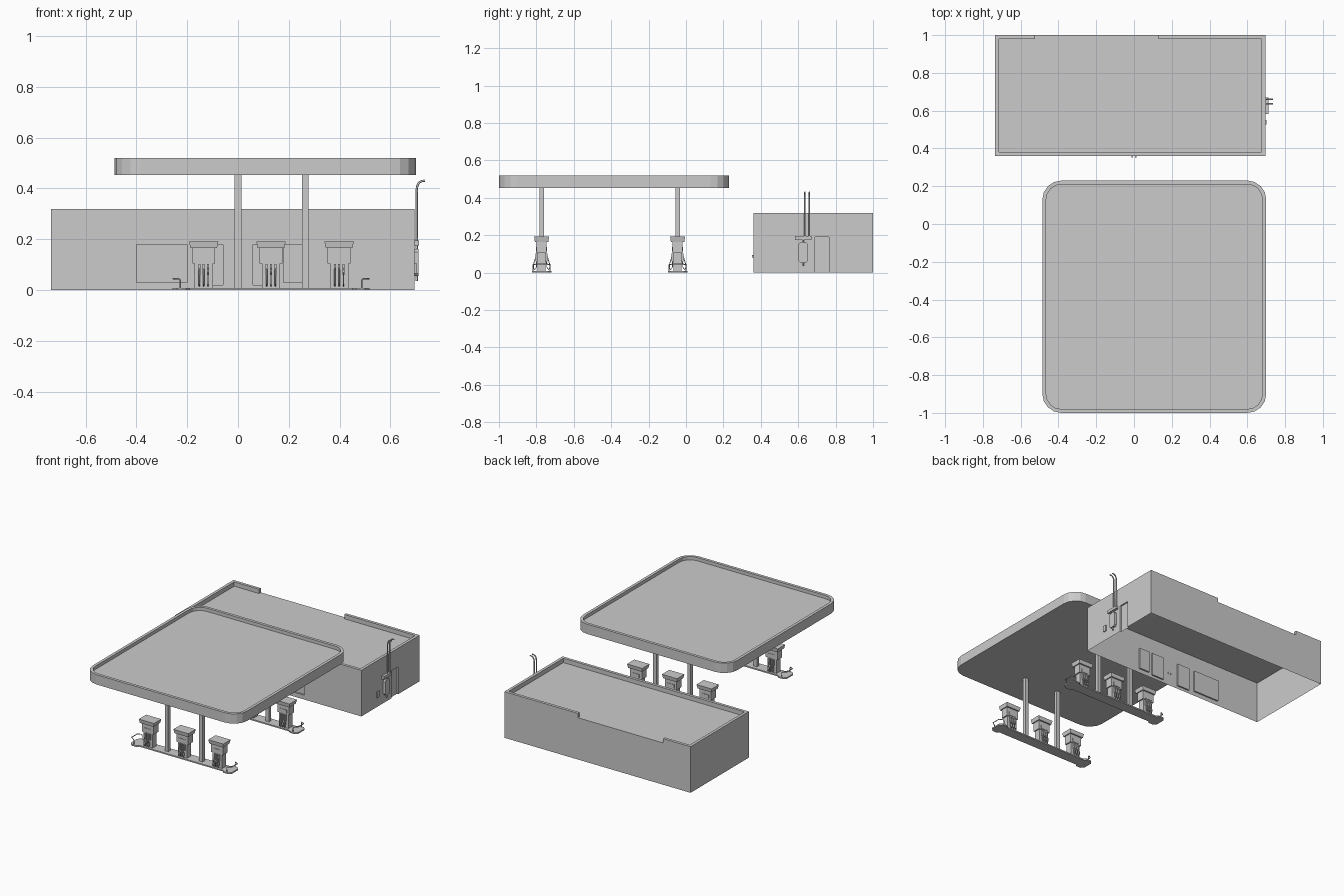
import bpy, bmesh, math

if "Cube" in bpy.data.objects:
    bpy.data.objects.remove(bpy.data.objects["Cube"])


def finish(name, bm):
    bmesh.ops.recalc_face_normals(bm, faces=bm.faces)
    me = bpy.data.meshes.new(name)
    bm.to_mesh(me)
    bm.free()
    ob = bpy.data.objects.new(name, me)
    bpy.context.collection.objects.link(ob)
    return ob


def add_box(bm, x0, x1, y0, y1, z0, z1):
    vs = bmesh.ops.create_cube(bm, size=1)["verts"]
    for v in vs:
        v.co = (x0 + (v.co.x + .5) * (x1 - x0),
                y0 + (v.co.y + .5) * (y1 - y0),
                z0 + (v.co.z + .5) * (z1 - z0))
    return vs


def boxes(name, *dims):
    bm = bmesh.new()
    for d in dims:
        add_box(bm, *d)
    return finish(name, bm)


def prism(name, pts, z0, z1):
    bm = bmesh.new()
    f = bm.faces.new([bm.verts.new((x, y, z0)) for x, y in pts])
    up = bmesh.ops.extrude_face_region(bm, geom=[f])["geom"]
    for v in up:
        if isinstance(v, bmesh.types.BMVert):
            v.co.z = z1
    return finish(name, bm)


def tube(name, paths, r):
    cu = bpy.data.curves.new(name, "CURVE")
    cu.dimensions = "3D"
    cu.bevel_depth = r
    cu.bevel_resolution = 1
    cu.use_fill_caps = True
    for path in paths:
        sp = cu.splines.new("POLY")
        sp.points.add(len(path) - 1)
        for p, co in zip(sp.points, path):
            p.co = (*co, 1)
    ob = bpy.data.objects.new(name, cu)
    bpy.context.collection.objects.link(ob)
    return ob


# Shop walls and roof: box with recessed windows and side door, open below
X0, X1, Y0, Y1, ROOF, TOP = -.735, .695, .36, 1.0, .29, .32
shop = boxes("shop_walls", (X0, X1, Y0, Y1, 0, ROOF))
cutter = boxes("opening_cutter",
               (.18, .26, .3, Y0 + .01, .03, .18),
               (.06, .155, .3, Y0 + .01, .02, .18),
               (-.155, -.06, .3, Y0 + .01, .02, .18),
               (-.40, -.20, .3, Y0 + .01, .03, .18),
               (X1 - .01, .8, .69, .765, -.05, .19))
cutter.hide_render = True
mod = shop.modifiers.new("openings", "BOOLEAN")
mod.object = cutter
mod.operation = "DIFFERENCE"
mod.solver = "EXACT"
bpy.context.view_layer.objects.active = shop
bpy.ops.object.modifier_apply(modifier=mod.name)
bpy.data.objects.remove(cutter)
bm = bmesh.new()
bm.from_mesh(shop.data)
floor = [f for f in bm.faces if all(v.co.z < .001 for v in f.verts)]
bmesh.ops.delete(bm, geom=floor, context="FACES")
bm.to_mesh(shop.data)
bm.free()

# Parapet with a gap along the back
t, gl, gr = .02, -.525, .13
prism("roof_parapet", [(gl, Y1), (X0, Y1), (X0, Y0), (X1, Y0), (X1, Y1), (gr, Y1),
                       (gr, Y1 - t), (X1 - t, Y1 - t), (X1 - t, Y0 + t),
                       (X0 + t, Y0 + t), (X0 + t, Y1 - t), (gl, Y1 - t)], ROOF, TOP)

# Front door handles
boxes("door_handles", *[(s * .01 - .004, s * .01 + .004, .353, .362, .082, .095) for s in (-1, 1)])

# Canopy slab with rounded corners and a sunken top
cx0, cx1, cy0, cy1, rad, n = -.485, .70, -1.0, .23, .1, 4


def rounded(inset):
    pts = []
    r = rad - inset
    for k, (cx, cy) in enumerate(((cx1 - rad, cy1 - rad), (cx0 + rad, cy1 - rad),
                                  (cx0 + rad, cy0 + rad), (cx1 - rad, cy0 + rad))):
        for i in range(n + 1):
            a = math.pi / 2 * (k + i / n)
            pts.append((cx + r * math.cos(a), cy + r * math.sin(a)))
    return pts


bm = bmesh.new()
rings = [[bm.verts.new((x, y, z)) for x, y in rounded(i)]
         for i, z in ((0, .452), (0, .52), (.02, .52), (.02, .497))]
bm.faces.new(rings[0])
bm.faces.new(rings[-1])
for a, b in zip(rings, rings[1:]):
    for i in range(len(a)):
        j = (i + 1) % len(a)
        bm.faces.new((a[i], a[j], b[j], b[i]))
finish("canopy", bm)


def pump(cx, cy):
    # Pump cabinet: pedestal, upper housing, side posts, framed screens
    boxes("pump_body", (cx - .036, cx + .036, cy - .022, cy + .022, .008, .11),
          (cx - .045, cx + .045, cy - .026, cy + .026, .105, .167))
    boxes("pump_screens", *[(cx - .027, cx + .027, min(cy + s * .025, cy + s * .029),
                             max(cy + s * .025, cy + s * .029), .112, .137) for s in (-1, 1)])
    # Cap flares towards the top
    bm = bmesh.new()
    for v in add_box(bm, cx - .058, cx + .058, cy - .04, cy + .04, .165, .192):
        if v.co.z < .17:
            v.co.x = cx + (v.co.x - cx) * .9
            v.co.y = cy + (v.co.y - cy) * .9
    finish("pump_cap", bm)
    # Three nozzles and hanging hoses on each face
    cols = [(cx + d, s) for d in (-.017, 0, .017) for s in (-1, 1)]
    boxes("pump_nozzles", *[(x - .004, x + .004, min(cy + s * .021, cy + s * .032),
                             max(cy + s * .021, cy + s * .032), .06, .102) for x, s in cols])
    tube("pump_hoses", [[(x, cy + s * y, z) for y, z in
                         ((.026, .1), (.034, .075), (.043, .045), (.044, .025),
                          (.036, .016), (.028, .03), (.026, .065))] for x, s in cols], .0025)


# Two pump islands
for cy in (-.772, -.045):
    mid = .13
    half = [(.32, .038), (.335, .052), (.37, .052), (.388, .034)]
    quad = lambda sx, sy: [(mid + sx * x, cy + sy * y) for x, y in half]
    prism("island_base", quad(1, 1) + quad(1, -1)[::-1] + quad(-1, -1) + quad(-1, 1)[::-1], 0, .009)
    # Guard hoops at both ends
    tube("guard_hoops", [[(mid + s * (.387 - dx), cy + y, z) for dx, y, z in
                          ((.03, -.046, .004), (.03, -.046, .038), (.026, -.044, .044),
                           (.002, -.03, .045), (.002, .03, .045), (.026, .044, .044),
                           (.03, .046, .038), (.03, .046, .004))] for s in (-1, 1)], .003)
    # Canopy columns
    boxes("canopy_columns", *[(x - .013, x + .013, cy - .012, cy + .012, .005, .455)
                              for x in (0, .264)])
    for cx in (-.135, .13, .398):
        pump(cx, cy)

# Service equipment on the right wall
boxes("meter_box", (X1 - .002, .702, .527, .55, .065, .107))
boxes("pipe_header", (X1 - .002, .712, .582, .67, .175, .195))
bm = bmesh.new()
oct_ring = [(.61, .055), (.643, .055), (.653, .066), (.653, .15),
            (.643, .161), (.61, .161), (.6, .15), (.6, .066)]
a, b = [[bm.verts.new((x, y, z)) for y, z in oct_ring] for x in (X1 - .002, .711)]
bm.faces.new(a)
bm.faces.new(b)
for i in range(8):
    bm.faces.new((a[i - 1], a[i], b[i], b[i - 1]))
finish("wall_tank", bm)
tube("wall_feed_pipe", [[(.703, .626, .035), (.703, .626, .18)]], .005)
# Vent pipes bent outward at the top
vents = tube("vent_pipes", [[(.703, y, .19), (.703, y, .395), (.706, y, .412), (.713, y, .424),
                             (.723, y, .429), (.735, y, .43)] for y in (.636, .66)], .0045)
